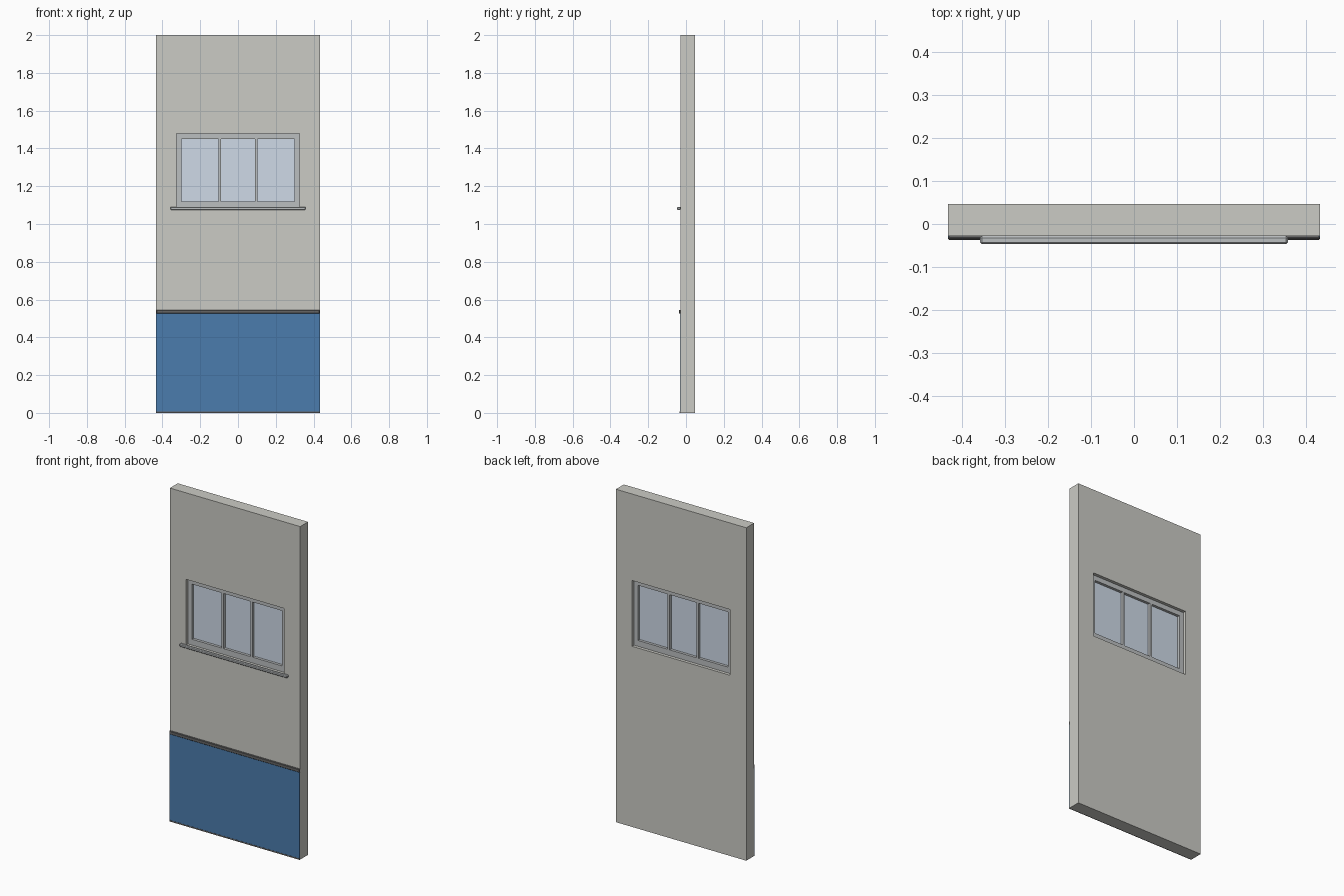
import bpy

if "Cube" in bpy.data.objects:
    bpy.data.objects.remove(bpy.data.objects["Cube"])


def material(name, rgba):
    m = bpy.data.materials.new(name)
    m.diffuse_color = rgba
    m.use_nodes = True
    m.node_tree.nodes["Principled BSDF"].inputs["Base Color"].default_value = m.diffuse_color
    return m


def box(name, x, y, z, mat=None, bevel=0.0):
    """Box from (min, max) ranges on each axis."""
    bpy.ops.mesh.primitive_cube_add(size=1, location=[sum(r) / 2 for r in (x, y, z)])
    ob = bpy.context.object
    ob.name = name
    ob.scale = [r[1] - r[0] for r in (x, y, z)]
    bpy.ops.object.transform_apply(location=False, rotation=False, scale=True)
    if mat:
        ob.data.materials.append(mat)
    if bevel:
        mod = ob.modifiers.new("edge_bevel", 'BEVEL')
        mod.width = bevel
        mod.segments = 1
    return ob


blue = material("blue_paint", (0.07, 0.2, 0.42, 1))
dark = material("dark_trim", (0.13, 0.13, 0.13, 1))
wall = material("wall_plaster", (0.6, 0.6, 0.56, 1))
frame = material("frame_grey", (0.5, 0.52, 0.53, 1))
glass = material("pale_glass", (0.62, 0.7, 0.8, 1))

W, OPEN = 0.433, 0.326           # half widths: wall and window opening
FRONT, BACK = -0.028, 0.0465     # wall faces
SILL, HEAD = 1.085, 1.48         # opening heights
FY = (-0.009, 0.028)             # window frame depth

# Wall: two piers with infill below and above the window
for side, x in (("left", (-W, -OPEN)), ("right", (OPEN, W))):
    box(side + "_wall_pier", x, (FRONT, BACK), (0, 2), wall)
box("lower_wall", (-OPEN, OPEN), (FRONT, BACK), (0, SILL), wall)
box("upper_wall", (-OPEN, OPEN), (FRONT, BACK), (HEAD, 2), wall)

# Painted lower panel with cap rail and base strip
box("lower_panel", (-W, W), (-0.033, FRONT), (0.008, 0.525), blue)
box("panel_cap_rail", (-W, W), (-0.037, FRONT), (0.525, 0.546), dark, 0.003)
box("base_strip", (-W, W), (-0.034, FRONT), (0, 0.008), dark)

# Window frame, mullions and glass
box("window_frame_top", (-OPEN, OPEN), FY, (1.451, HEAD), frame)
box("window_frame_bottom", (-OPEN, OPEN), FY, (SILL, 1.12), frame)
for side, s in (("left", -1), ("right", 1)):
    box(side + "_window_jamb", sorted((s * 0.299, s * OPEN)), FY, (1.12, 1.451), frame)
    box(side + "_mullion", (s * 0.096 - 0.007, s * 0.096 + 0.007), FY, (1.12, 1.451), frame)
box("window_glass", (-0.299, 0.299), (0.007, 0.012), (1.12, 1.451), glass)

# Projecting window sill
box("window_sill", (-0.358, 0.358), (-0.0465, FRONT), (1.074, 1.091), frame, 0.004)
